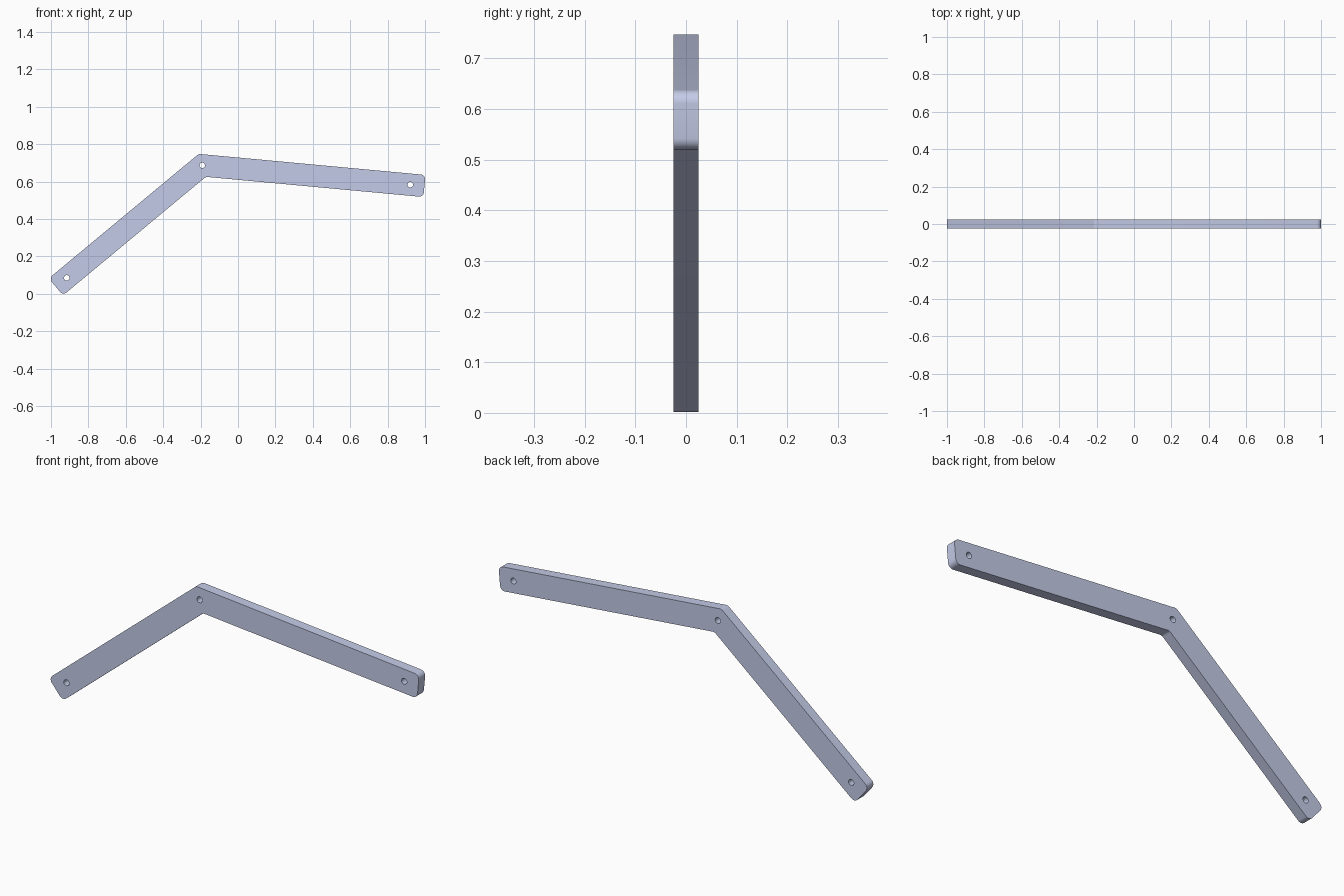
import bpy, bmesh, math
from mathutils import Vector

cube = bpy.data.objects.get("Cube")
if cube:
    bpy.data.objects.remove(cube, do_unlink=True)

THICK = 0.05          # plate thickness along y
HALF_W = 0.0593       # half the arm width
FILLET = 0.025        # corner rounding
HOLE_R = 0.0145
BEND = Vector((-0.191, 0.6865))                  # (x, z) of the elbow hole
LEFT_ANG, RIGHT_ANG = math.radians(39.7), math.radians(-5.3)


def direction(angle):
    return Vector((math.cos(angle), math.sin(angle)))


u_low, u_high = direction(LEFT_ANG), direction(RIGHT_ANG)
n_low, n_high = Vector((-u_low.y, u_low.x)), Vector((-u_high.y, u_high.x))
miter = (n_low + n_high).normalized() * HALF_W / math.cos((LEFT_ANG - RIGHT_ANG) / 2)
end_low = BEND - u_low * 1.017
end_high = BEND + u_high * 1.193

# Sharp outline of the bent bar
corners = [end_low - n_low * HALF_W, BEND - miter, end_high - n_high * HALF_W,
           end_high + n_high * HALF_W, BEND + miter, end_low + n_low * HALF_W]


def rounded(points, radius, steps=8):
    """Replace each corner of a closed outline with an arc."""
    out = []
    for i, p in enumerate(points):
        a = (points[i - 1] - p).normalized()
        b = (points[(i + 1) % len(points)] - p).normalized()
        half = a.angle(b) / 2
        centre = p + (a + b).normalized() * radius / math.sin(half)
        start = p + a * radius / math.tan(half) - centre
        end = p + b * radius / math.tan(half) - centre
        for k in range(steps + 1):
            t = k / steps
            sweep = start.angle(end)
            out.append(centre + (start * math.sin((1 - t) * sweep)
                                 + end * math.sin(t * sweep)) / math.sin(sweep))
    return out


def circle(centre, radius, sides=32):
    return [centre + direction(math.tau * k / sides) * radius for k in range(sides)]


# Outline plus three bolt holes, filled and extruded into a plate
hole_centres = [BEND - u_low * 0.942, BEND, BEND + u_high * 1.117]
loops = [rounded(corners, FILLET)] + [circle(c, HOLE_R) for c in hole_centres]

bm = bmesh.new()
edges = []
for loop in loops:
    verts = [bm.verts.new((p.x, -THICK / 2, p.y)) for p in loop]
    edges += [bm.edges.new((v, verts[(i + 1) % len(verts)])) for i, v in enumerate(verts)]
bmesh.ops.triangle_fill(bm, use_beauty=True, use_dissolve=False, edges=edges,
                        normal=(0, -1, 0))
extruded = bmesh.ops.extrude_face_region(bm, geom=bm.faces[:], use_keep_orig=True)
bmesh.ops.translate(bm, vec=(0, THICK, 0),
                    verts=[g for g in extruded["geom"] if isinstance(g, bmesh.types.BMVert)])
bmesh.ops.recalc_face_normals(bm, faces=bm.faces[:])
mesh = bpy.data.meshes.new("bent_bar")
bm.to_mesh(mesh)
bm.free()

bar = bpy.data.objects.new("bent_bar", mesh)
bpy.context.collection.objects.link(bar)

# Pale blue-grey metal
colour = (0.59, 0.64, 0.855, 1)
metal = bpy.data.materials.new("pale blue grey")
metal.use_nodes = True
metal.diffuse_color = colour
metal.node_tree.nodes["Principled BSDF"].inputs["Base Color"].default_value = colour
mesh.materials.append(metal)

# Smooth fillets and hole walls, crisp plate edges
bpy.ops.object.select_all(action="DESELECT")
bar.select_set(True)
bpy.context.view_layer.objects.active = bar
bpy.ops.object.shade_smooth_by_angle(angle=math.radians(30))
